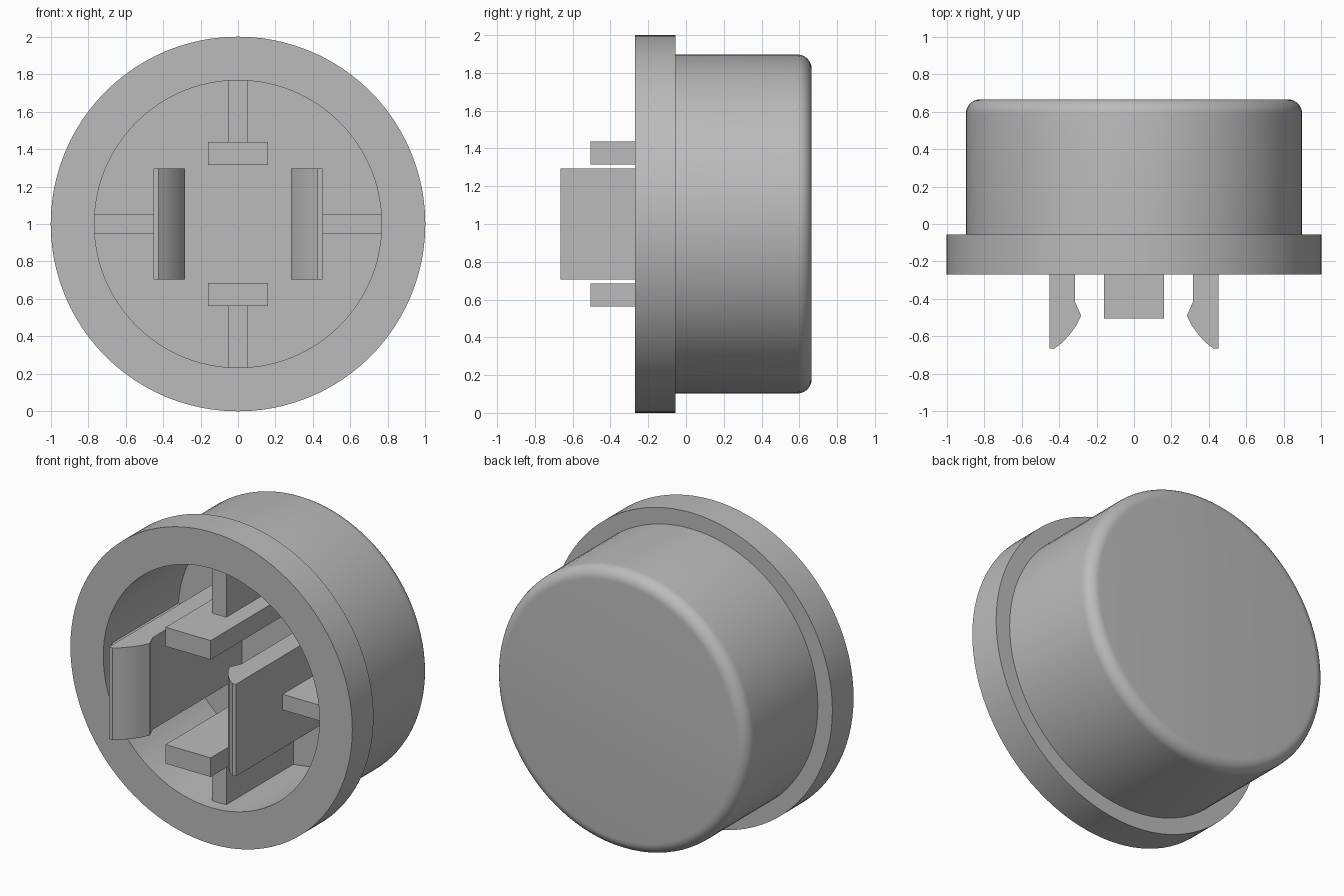
import bpy, bmesh
from math import pi, sin, cos, radians
from mathutils import Matrix

cube = bpy.data.objects.get("Cube")
if cube:
    bpy.data.objects.remove(cube)

AXIS_Z = 1.0      # height of the cap axis
FLOOR = 0.49      # inner end of the bore
SEGMENTS = 96

grey = bpy.data.materials.new("plain grey")
grey.use_nodes = True
grey.diffuse_color = (0.5, 0.5, 0.5, 1)
grey.node_tree.nodes["Principled BSDF"].inputs["Base Color"].default_value = (0.5, 0.5, 0.5, 1)


def finish(name, bm, smooth_angle=None):
    """Turn a bmesh into a named object sitting on the cap axis."""
    bmesh.ops.recalc_face_normals(bm, faces=bm.faces)
    mesh = bpy.data.meshes.new(name)
    bm.to_mesh(mesh)
    bm.free()
    mesh.materials.append(grey)
    obj = bpy.data.objects.new(name, mesh)
    obj.location.z = AXIS_Z
    bpy.context.collection.objects.link(obj)
    if smooth_angle:
        bpy.ops.object.select_all(action='DESELECT')
        obj.select_set(True)
        bpy.context.view_layer.objects.active = obj
        bpy.ops.object.shade_smooth_by_angle(angle=radians(smooth_angle))
    return obj


def lathe(name, profile):
    """Spin (radius, y) points about the y axis."""
    bm = bmesh.new()
    verts = [bm.verts.new((r, y, 0)) for r, y in profile]
    edges = [bm.edges.new(pair) for pair in zip(verts, verts[1:])]
    bmesh.ops.spin(bm, geom=verts + edges, cent=(0, 0, 0), axis=(0, 1, 0),
                   angle=2 * pi, steps=SEGMENTS, use_duplicate=False)
    bmesh.ops.remove_doubles(bm, verts=bm.verts, dist=1e-5)
    return finish(name, bm, 30)


def box(name, x, y, z):
    """Box from three (low, high) ranges, relative to the cap axis."""
    bm = bmesh.new()
    size = [b - a for a, b in (x, y, z)]
    mid = [(a + b) / 2 for a, b in (x, y, z)]
    bmesh.ops.create_cube(bm, size=1, matrix=Matrix.Translation(mid) @ Matrix.Diagonal((*size, 1)))
    return finish(name, bm)


def clip(name, side):
    """Snap clip: a barbed outline extruded along z."""
    outline = [(0.45, FLOOR + 0.02), (0.45, -0.665), (0.425, -0.665), (0.385, -0.635),
               (0.345, -0.592), (0.31, -0.545), (0.282, -0.49), (0.315, -0.415),
               (0.315, FLOOR + 0.02)]
    bm = bmesh.new()
    face = bm.faces.new([bm.verts.new((side * x, y, -0.295)) for x, y in outline])
    new = bmesh.ops.extrude_face_region(bm, geom=[face])["geom"]
    bmesh.ops.translate(bm, vec=(0, 0, 0.59),
                        verts=[v for v in new if isinstance(v, bmesh.types.BMVert)])
    return finish(name, bm, 20)


# Hollow cap with flange, rounded closed end and bore
radius, back, fillet = 0.897, 0.665, 0.075
rounded = [(radius - fillet + fillet * cos(i * pi / 16),
            back - fillet + fillet * sin(i * pi / 16)) for i in range(9)]
lathe("cap_shell", [(0, FLOOR), (0.767, FLOOR), (0.767, -0.27), (1, -0.27),
                    (1, -0.055), (radius, -0.055)] + rounded + [(0, back)])

# Clips, guide blocks and the ribs that tie them to the wall
depth = FLOOR + 0.02
for side, across, along in ((1, "left", "upper"), (-1, "right", "lower")):
    clip(across + "_clip", side)
    rib = sorted((side * 0.44, side * 0.775))
    box(across + "_rib", rib, (-0.19, depth), (-0.05, 0.05))
    box(along + "_block", (-0.16, 0.16), (-0.505, depth), sorted((side * 0.315, side * 0.437)))
    rib = sorted((side * 0.43, side * 0.775))
    box(along + "_rib", (-0.05, 0.05), (-0.19, depth), rib)
